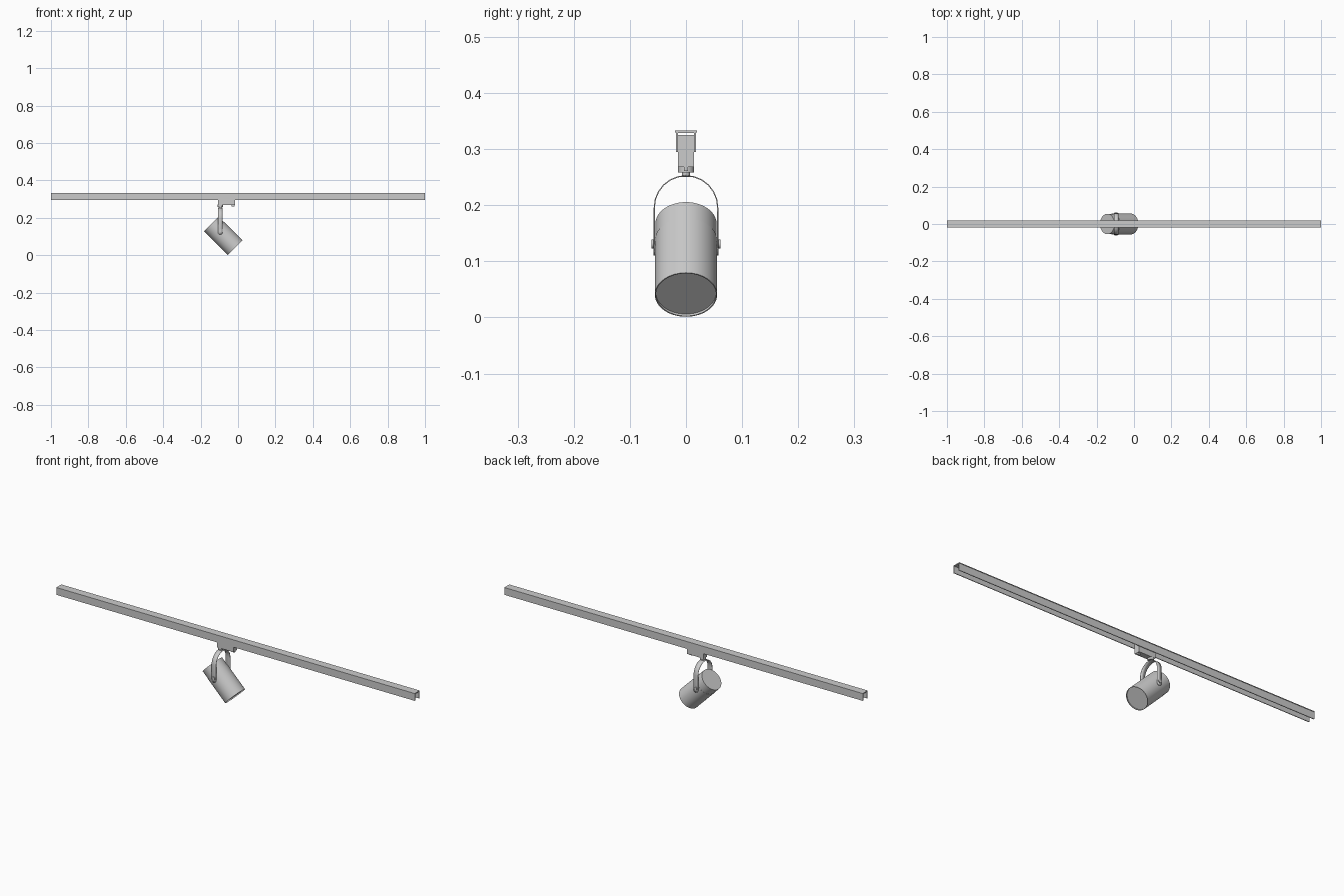
import bpy, bmesh, math
from mathutils import Vector

if "Cube" in bpy.data.objects:
    bpy.data.objects.remove(bpy.data.objects["Cube"])

AXIS = Vector((0.7071, 0, -0.7071))      # lamp aim
REAR = Vector((-0.143, 0, 0.167))        # centre of the lamp's rear face
PX, PZ = -0.095, 0.131                   # yoke pivot


def finish(name, bm, smooth=None):
    bmesh.ops.recalc_face_normals(bm, faces=bm.faces)
    me = bpy.data.meshes.new(name)
    bm.to_mesh(me)
    bm.free()
    ob = bpy.data.objects.new(name, me)
    bpy.context.collection.objects.link(ob)
    if smooth:
        bpy.ops.object.select_all(action='DESELECT')
        ob.select_set(True)
        bpy.context.view_layer.objects.active = ob
        bpy.ops.object.shade_smooth_by_angle(angle=math.radians(smooth))
    return ob


def box(name, x0, x1, y, z0, z1):
    bm = bmesh.new()
    bmesh.ops.create_cube(bm, size=1)
    for v in bm.verts:
        v.co = ((x0 + x1) / 2 + v.co.x * (x1 - x0), v.co.y * 2 * y,
                (z0 + z1) / 2 + v.co.z * (z1 - z0))
    return finish(name, bm)


def lathe(name, origin, axis, profile, n=32):
    """Revolve (radius, distance) pairs about an axis, capping both ends."""
    bm = bmesh.new()
    q = axis.to_track_quat('Z', 'Y')
    rings = []
    for r, d in profile:
        rings.append([bm.verts.new(origin + q @ Vector((
            r * math.cos(2 * math.pi * i / n), r * math.sin(2 * math.pi * i / n), d)))
            for i in range(n)])
    for a, b in zip(rings, rings[1:]):
        for i in range(n):
            j = (i + 1) % n
            bm.faces.new((a[i], a[j], b[j], b[i]))
    bm.faces.new(rings[0])
    bm.faces.new(rings[-1])
    return finish(name, bm, 35)


# Track: U channel, open below, with a thin lip along the top
half = [(0.0145, 0.295), (0.018, 0.295), (0.018, 0.330), (0.020, 0.330), (0.020, 0.333)]
section = [(0.0145, 0.329)] + half
section += [(-y, z) for y, z in reversed(section)]
bm = bmesh.new()
ends = [[bm.verts.new((x, y, z)) for y, z in section] for x in (-1, 1)]
n = len(section)
for i in range(n):
    j = (i + 1) % n
    bm.faces.new((ends[0][i], ends[0][j], ends[1][j], ends[1][i]))
for e in ends:
    bm.faces.new(e)
finish("track", bm)

# Adapter clipped in the track, with swivel and locking tab
box("adapter", -0.108, -0.016, 0.0143, 0.268, 0.325)
lathe("swivel_base", Vector((PX, 0, 0.268)), Vector((0, 0, -1)),
      [(0.0143, -0.002), (0.0143, 0.010)], 24)
lathe("swivel_pin", Vector((PX, 0, 0.258)), Vector((0, 0, -1)),
      [(0.007, -0.002), (0.007, 0.008)], 16)
box("locking_tab", -0.034, -0.018, 0.004, 0.261, 0.270)

# Yoke: bent strap with rounded ends
R, W, CZ, END = 0.0565, 0.0125, 0.196, 0.1225
side = [(R, END - W * math.sin(a), W * math.cos(a))
        for a in (math.radians(d) for d in (85, 65, 45, 22, 0))]
arch = [(R * math.cos(math.pi * i / 12), CZ + R * math.sin(math.pi * i / 12), W)
        for i in range(13)]
stations = side + arch + [(-y, z, w) for y, z, w in reversed(side)]
bm = bmesh.new()
pairs = [[bm.verts.new((PX + s * w, y, z)) for s in (-1, 1)] for y, z, w in stations]
for a, b in zip(pairs, pairs[1:]):
    bm.faces.new((a[0], a[1], b[1], b[0]))
yoke = finish("yoke", bm, 35)
mod = yoke.modifiers.new("thickness", 'SOLIDIFY')
mod.thickness = 0.002
mod.offset = 0

# Pivot screws either side
for s, name in ((1, "pivot_screw_left"), (-1, "pivot_screw_right")):
    lathe(name, Vector((PX, 0, PZ)), Vector((0, s, 0)),
          [(0.004, 0.050), (0.004, 0.057), (0.008, 0.057), (0.008, 0.0615)], 16)

# Lamp: rear cap, then main can with a shallow recessed front
lathe("lamp_rear_cap", REAR, AXIS, [(0.0545, 0), (0.0545, 0.043)], 48)
lathe("lamp_body", REAR, AXIS,
      [(0.0555, 0.042), (0.0555, 0.179), (0.0535, 0.179), (0.0535, 0.174)], 48)
